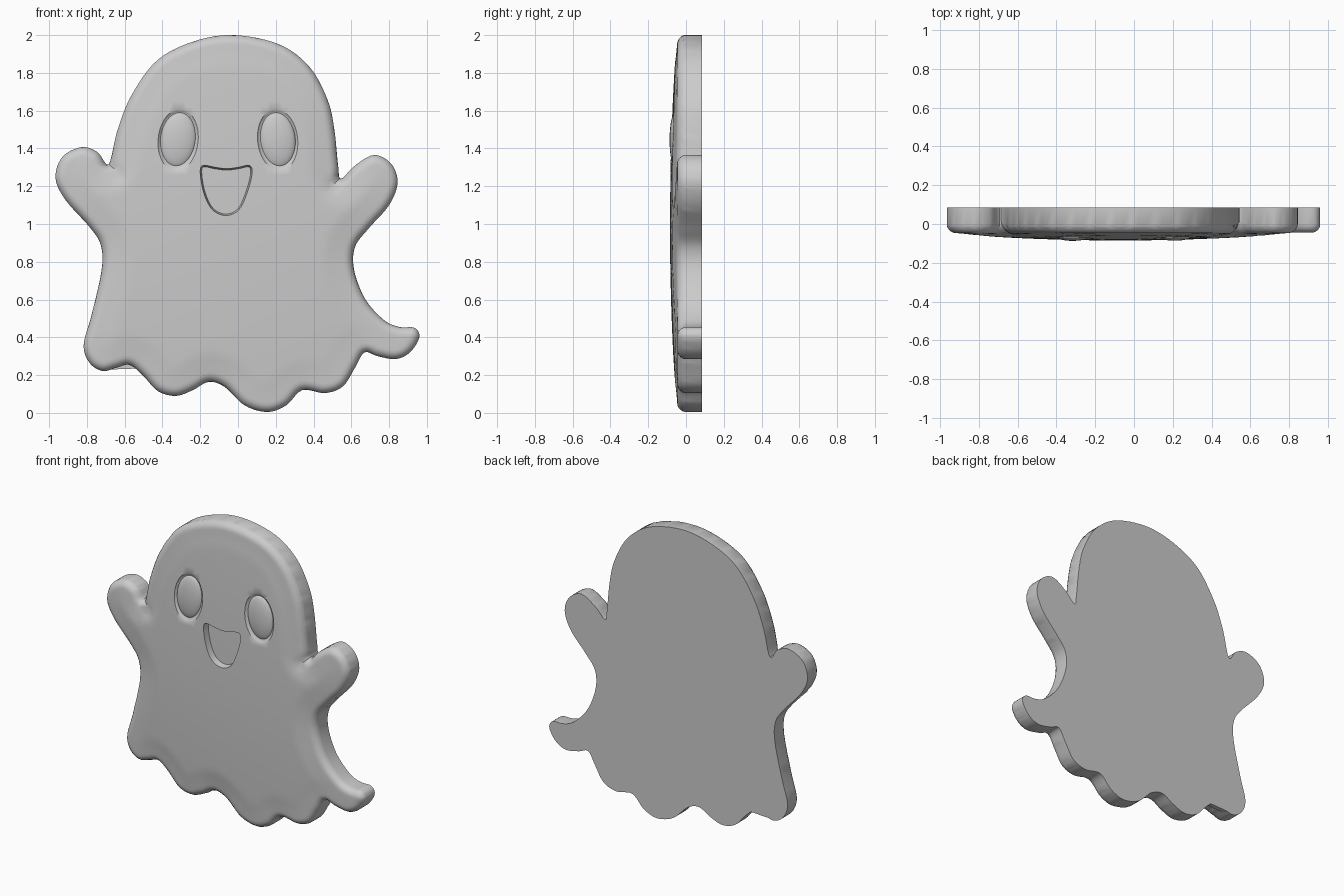
import bpy, bmesh
from math import sin, cos, pi, sqrt, exp, radians
from mathutils import Vector, Matrix
from mathutils.geometry import delaunay_2d_cdt, intersect_point_line
from mathutils.kdtree import KDTree

cube = bpy.data.objects.get("Cube")
if cube:
    bpy.data.objects.remove(cube, do_unlink=True)

BACK = 0.085      # y of the flat back
RIM = 0.045       # radius of the rounded front edge
DOME = 0.04       # extra bulge of the belly
GRID = 0.03       # spacing of the front surface points

grey = bpy.data.materials.new("plain grey")
grey.use_nodes = True
grey.diffuse_color = (0.6, 0.6, 0.6, 1)
grey.node_tree.nodes["Principled BSDF"].inputs["Base Color"].default_value = (0.6, 0.6, 0.6, 1)

# Silhouette, clockwise from the crown: head, arm, tail, wavy hem, arm
SILHOUETTE = [
    (-.02, 2), (.22, 1.95), (.38, 1.83), (.475, 1.655), (.51, 1.5), (.53, 1.31),
    (.545, 1.24), (.62, 1.31), (.72, 1.365), (.81, 1.32), (.845, 1.22), (.8, 1.1),
    (.695, .98), (.62, .88), (.615, .755), (.675, .6), (.775, .49), (.855, .455),
    (.935, .45), (.96, .4), (.91, .32), (.835, .285), (.74, .3), (.67, .32), (.62, .24),
    (.555, .14), (.46, .105), (.34, .12), (.255, .04), (.155, .005), (.035, .04),
    (-.07, .137), (-.155, .164), (-.24, .12), (-.33, .09), (-.425, .116), (-.505, .2),
    (-.575, .254), (-.64, .24), (-.717, .222), (-.786, .265), (-.817, .36),
    (-.775, .52), (-.722, .757), (-.727, .89), (-.786, .984), (-.913, 1.127),
    (-.966, 1.243), (-.93, 1.355), (-.828, 1.407), (-.743, 1.38), (-.685, 1.317),
    (-.638, 1.497), (-.563, 1.683), (-.426, 1.868), (-.23, 1.968)]
MOUTH = [(-.2, 1.27), (-.185, 1.31), (-.12, 1.3), (-.06, 1.293), (0, 1.3), (.06, 1.31),
         (.075, 1.27), (.05, 1.17), (.005, 1.075), (-.065, 1.045), (-.135, 1.075), (-.18, 1.16)]
EYES = {"right_eye": (-.317, 1.445, 6), "left_eye": (.21, 1.445, -6)}
EYE_W, EYE_H = 0.094, 0.145
# Creases where the arms meet the head
CREASES = [(Vector((-.685, 1.317)), Vector((-.635, 1.25))),
           (Vector((.545, 1.25)), Vector((.5, 1.2)))]


def spline(points, steps):
    """Closed smooth curve through the points."""
    pts = [Vector(p) for p in points]
    out = []
    for i in range(len(pts)):
        a, b, c, d = (pts[(i + k) % len(pts)] for k in (-1, 0, 1, 2))
        for s in range(steps):
            t = s / steps
            out.append(b + (c - a) * t / 2 + (2 * a - 5 * b + 4 * c - d) * t * t / 2
                       + (3 * b - a - 3 * c + d) * t ** 3 / 2)
    return out


def normals(loop):
    """Inward normals of a clockwise loop."""
    result = []
    for i in range(len(loop)):
        t = (loop[(i + 1) % len(loop)] - loop[i - 1]).normalized()
        result.append(Vector((t.y, -t.x)))
    return result


class Boundary:
    """Signed distance to a closed loop, positive inside."""
    def __init__(self, points):
        self.loop = spline(points, 40)
        self.norm = normals(self.loop)
        self.tree = KDTree(len(self.loop))
        for i, p in enumerate(self.loop):
            self.tree.insert(p.to_3d(), i)
        self.tree.balance()

    def depth(self, p):
        co, i, dist = self.tree.find(p.to_3d())
        return dist if (p - self.loop[i]).dot(self.norm[i]) > 0 else -dist


def eye_radius(p, eye):
    """1 on the eye's rim, smaller inside."""
    x, z, tilt = eye
    v = Matrix.Rotation(radians(tilt), 2) @ (p - Vector((x, z)))
    return sqrt((v.x / EYE_W) ** 2 + (v.y / EYE_H) ** 2)


edge, lips = Boundary(SILHOUETTE), Boundary(MOUTH)


def belly(p):
    r2 = ((p.x + .07) / .95) ** 2 + ((p.y - 1) / 1.05) ** 2
    return DOME * max(0, 1 - r2)


def front_y(p):
    d = max(0, edge.depth(p))
    k = max(0, 1 - d / RIM)
    y = -RIM * sqrt(1 - k * k) - belly(p) * min(1, d / .15)
    for a, b in CREASES:
        near, t = intersect_point_line(p, a, b)
        near = a.lerp(b, min(1, max(0, t)))
        y += .014 * exp(-((p - near.to_2d()).length / .025) ** 2)
    for eye in EYES.values():
        q = eye_radius(p, eye)
        y += .012 * min(1, max(0, (1.12 - q) / .1))
    if lips.depth(p) > .004:
        y += .04
    return y


def finish(bm, name):
    bmesh.ops.recalc_face_normals(bm, faces=bm.faces)
    mesh = bpy.data.meshes.new(name)
    bm.to_mesh(mesh)
    bm.free()
    obj = bpy.data.objects.new(name, mesh)
    bpy.context.collection.objects.link(obj)
    mesh.materials.append(grey)
    bpy.ops.object.select_all(action="DESELECT")
    obj.select_set(True)
    bpy.context.view_layer.objects.active = obj
    bpy.ops.object.shade_smooth_by_angle(angle=radians(40))
    return obj


# Front surface points: outline, mouth lips, rim rings, eye grooves, grid
points, edges = [], []


def add_loop(loop):
    start, n = len(points), len(loop)
    points.extend(loop)
    edges.extend((start + i, start + (i + 1) % n) for i in range(n))


outline = spline(SILHOUETTE, 6)
add_loop(outline)
mouth = spline(MOUTH, 5)
add_loop(mouth)
add_loop([p + n * .008 for p, n in zip(mouth, normals(mouth))])
for inset in (.003, .011, .023, .036, .05):
    for p, n in zip(outline, normals(outline)):
        q = p + n * inset
        if edge.depth(q) > inset * .93:
            points.append(q)
for x, z, tilt in EYES.values():
    for ring in (.9, 1, 1.06, 1.13):
        for i in range(40):
            a = 2 * pi * i / 40
            v = Vector((cos(a) * EYE_W, sin(a) * EYE_H)) * ring
            points.append(Vector((x, z)) + Matrix.Rotation(radians(-tilt), 2) @ v)
for i in range(-33, 34):
    for j in range(68):
        p = Vector(((i + j % 2 / 2) * GRID, j * GRID))
        clear = all(eye_radius(p, e) > 1.25 or eye_radius(p, e) < .8 for e in EYES.values())
        if edge.depth(p) > .065 and abs(lips.depth(p)) > .018 and clear:
            points.append(p)

# Body: domed front, straight sides, flat back
verts, _, faces, *_ = delaunay_2d_cdt(points, edges, [], 1, 1e-5)
bm = bmesh.new()
made = [bm.verts.new((p.x, front_y(p), p.y)) for p in verts]
for f in faces:
    bm.faces.new([made[i] for i in f])
bmesh.ops.delete(bm, geom=[v for v in bm.verts if not v.link_faces], context="VERTS")
border = [e for e in bm.edges if e.is_boundary]
side = bmesh.ops.extrude_edge_only(bm, edges=border)["geom"]
for v in side:
    if isinstance(v, bmesh.types.BMVert):
        v.co.y = BACK
rear = [e for e in side if isinstance(e, bmesh.types.BMEdge) and e.is_boundary]
bmesh.ops.contextual_create(bm, geom=rear)
finish(bm, "ghost_body")

# Eyes: flattened domes set in their grooves
for name, (x, z, tilt) in EYES.items():
    bm = bmesh.new()
    bmesh.ops.create_uvsphere(bm, u_segments=40, v_segments=24, radius=1)
    y = -RIM - belly(Vector((x, z))) + .018
    place = (Matrix.Translation((x, y, z)) @ Matrix.Rotation(radians(tilt), 4, "Y")
             @ Matrix.Diagonal((EYE_W, .03, EYE_H, 1)))
    bmesh.ops.transform(bm, matrix=place, verts=bm.verts)
    finish(bm, name)

# Thin straight ledge bridging one wave of the hem at the back
bm = bmesh.new()
ledge = bm.faces.new([bm.verts.new((x, BACK, z)) for x, z in
                      ((-.72, .228), (-.53, .235), (-.56, .28), (-.68, .28))])
grown = bmesh.ops.extrude_face_region(bm, geom=[ledge])["geom"]
for v in grown:
    if isinstance(v, bmesh.types.BMVert):
        v.co.y = BACK - .03
finish(bm, "hem_ledge")
